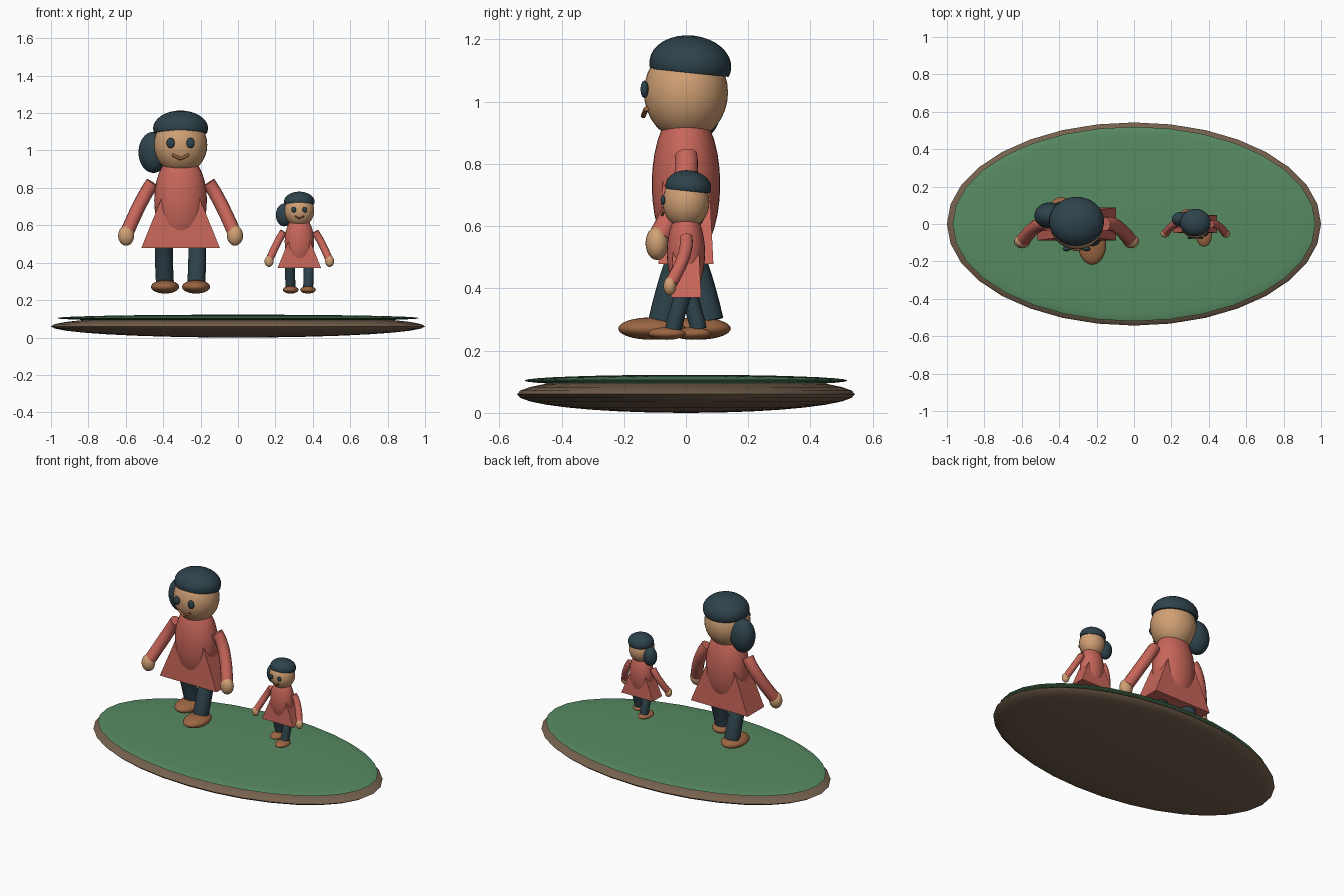
import bpy, bmesh, math
from mathutils import Matrix, Vector

if "Cube" in bpy.data.objects:
    bpy.data.objects.remove(bpy.data.objects["Cube"])


def material(name, r, g, b):
    lin = [((c / 255 + 0.055) / 1.055) ** 2.4 for c in (r, g, b)]
    m = bpy.data.materials.new(name)
    m.diffuse_color = (*lin, 1)
    m.use_nodes = True
    m.node_tree.nodes["Principled BSDF"].inputs["Base Color"].default_value = m.diffuse_color
    return m


SKIN = material("skin", 208, 160, 116)
RED = material("coral_red", 200, 102, 90)
DARK = material("dark_slate", 46, 67, 75)
SHOE = material("shoe_brown", 156, 102, 66)
EARTH = material("earth_brown", 118, 97, 78)
GRASS = material("grass_green", 87, 138, 98)


def add_object(name, mesh, mat, smooth=True):
    mesh.materials.clear()
    mesh.materials.append(mat)
    for p in mesh.polygons:
        p.material_index = 0
    ob = bpy.data.objects.new(name, mesh)
    bpy.context.collection.objects.link(ob)
    if smooth:
        bpy.ops.object.select_all(action='DESELECT')
        bpy.context.view_layer.objects.active = ob
        ob.select_set(True)
        bpy.ops.object.shade_smooth_by_angle(angle=math.radians(40))
    return ob


def ellipsoid(name, center, radii, mat, tf=Matrix(), tilt=0, cut=None, seg=32):
    """Scaled sphere; cut removes and closes everything below that local height."""
    bm = bmesh.new()
    bmesh.ops.create_uvsphere(bm, u_segments=seg, v_segments=seg // 2, radius=1)
    if cut is not None:
        geom = bm.verts[:] + bm.edges[:] + bm.faces[:]
        res = bmesh.ops.bisect_plane(bm, geom=geom, plane_co=(0, 0, cut),
                                     plane_no=(0, 0, 1), clear_inner=True)
        edges = [e for e in res["geom_cut"] if isinstance(e, bmesh.types.BMEdge)]
        bmesh.ops.contextual_create(bm, geom=edges)
    bm.transform(tf @ Matrix.Translation(center) @ Matrix.Rotation(tilt, 4, 'X')
                 @ Matrix.Diagonal((*radii, 1)))
    mesh = bpy.data.meshes.new(name)
    bm.to_mesh(mesh)
    bm.free()
    return add_object(name, mesh, mat)


def tube(name, points, radius, mat, tf, bend=True):
    """Capped round tube along a path, rounded through its middle point if bend."""
    if bend:
        a, m, b = map(Vector, points)
        c = 2 * m - (a + b) / 2
        points = [a * (1 - t) ** 2 + c * 2 * t * (1 - t) + b * t * t
                  for t in (i / 8 for i in range(9))]
    cu = bpy.data.curves.new(name, 'CURVE')
    cu.dimensions = '3D'
    cu.bevel_depth = radius
    cu.bevel_resolution = 4
    cu.use_fill_caps = True
    sp = cu.splines.new('POLY')
    sp.points.add(len(points) - 1)
    for p, co in zip(sp.points, points):
        p.co = (*co, 1)
    tmp = bpy.data.objects.new(name + "_path", cu)
    bpy.context.collection.objects.link(tmp)
    dg = bpy.context.evaluated_depsgraph_get()
    mesh = bpy.data.meshes.new_from_object(tmp.evaluated_get(dg))
    bpy.data.objects.remove(tmp)
    mesh.transform(tf)
    return add_object(name, mesh, mat)


def skirt(name, tf):
    """Flared four-sided frustum."""
    bm = bmesh.new()
    bmesh.ops.create_cube(bm, size=2)
    for v in bm.verts:
        top = v.co.z > 0
        v.co.x *= 0.085 if top else 0.21
        v.co.y *= 0.073 if top else 0.088
        v.co.z = 0.787 if top else 0.479
    bm.transform(tf)
    mesh = bpy.data.meshes.new(name)
    bm.to_mesh(mesh)
    bm.free()
    return add_object(name, mesh, RED, smooth=False)


def figure(prefix, x, scale):
    foot = 0.235
    tf = (Matrix.Translation((x, 0, foot)) @ Matrix.Scale(scale, 4)
          @ Matrix.Translation((0, 0, -foot)))

    def ball(part, *args, **kw):
        return ellipsoid(prefix + part, *args, tf=tf, **kw)

    # Head, hair and face
    ball("head", (0, 0, 1.03), (0.143, 0.135, 0.155), SKIN)
    ball("hair_cap", (0, 0.014, 1.119), (0.147, 0.132, 0.094), DARK,
         tilt=math.radians(-6), cut=-0.28)
    ball("ponytail", (-0.145, 0.045, 0.99), (0.08, 0.07, 0.11), DARK)
    for side, s in (("left_", -1), ("right_", 1)):
        ball(side + "eye", (s * 0.053, -0.133, 1.04), (0.022, 0.013, 0.028), DARK, seg=20)
    tube(prefix + "mouth", [(-0.044, -0.128, 0.977), (0, -0.137, 0.955),
                            (0.044, -0.128, 0.977)], 0.008, SHOE, tf, bend=False)

    # Dress
    ball("torso", (0, 0, 0.735), (0.141, 0.11, 0.252), RED)
    skirt(prefix + "skirt", tf)

    # Limbs: the right foot steps forward, the left one back
    for side, s in (("left_", -1), ("right_", 1)):
        tube(prefix + side + "arm", [(s * 0.15, 0, 0.828), (s * 0.213, -0.012, 0.72),
                                     (s * 0.285, -0.085, 0.565)], 0.037, RED, tf)
        ball(side + "hand", (s * 0.291, -0.093, 0.545), (0.043, 0.037, 0.054), SKIN, seg=24)
        step = -s * 0.073
        tube(prefix + side + "leg", [(s * 0.088, 0, 0.53), (s * 0.089, step * 0.53, 0.425),
                                     (s * 0.084, step, 0.295)], 0.048, DARK, tf)
        ball(side + "shoe", (s * 0.083, step - 0.037, 0.271), (0.075, 0.108, 0.036), SHOE)


# Ground island
ellipsoid("earth_base", (0, 0, 0.06), (1, 0.543, 0.06), EARTH)
ellipsoid("grass_top", (0, 0, 0.104), (0.97, 0.52, 0.0185), GRASS)

# Two figures of different size
figure("adult_", -0.307, 1.0)
figure("child_", 0.328, 0.557)
